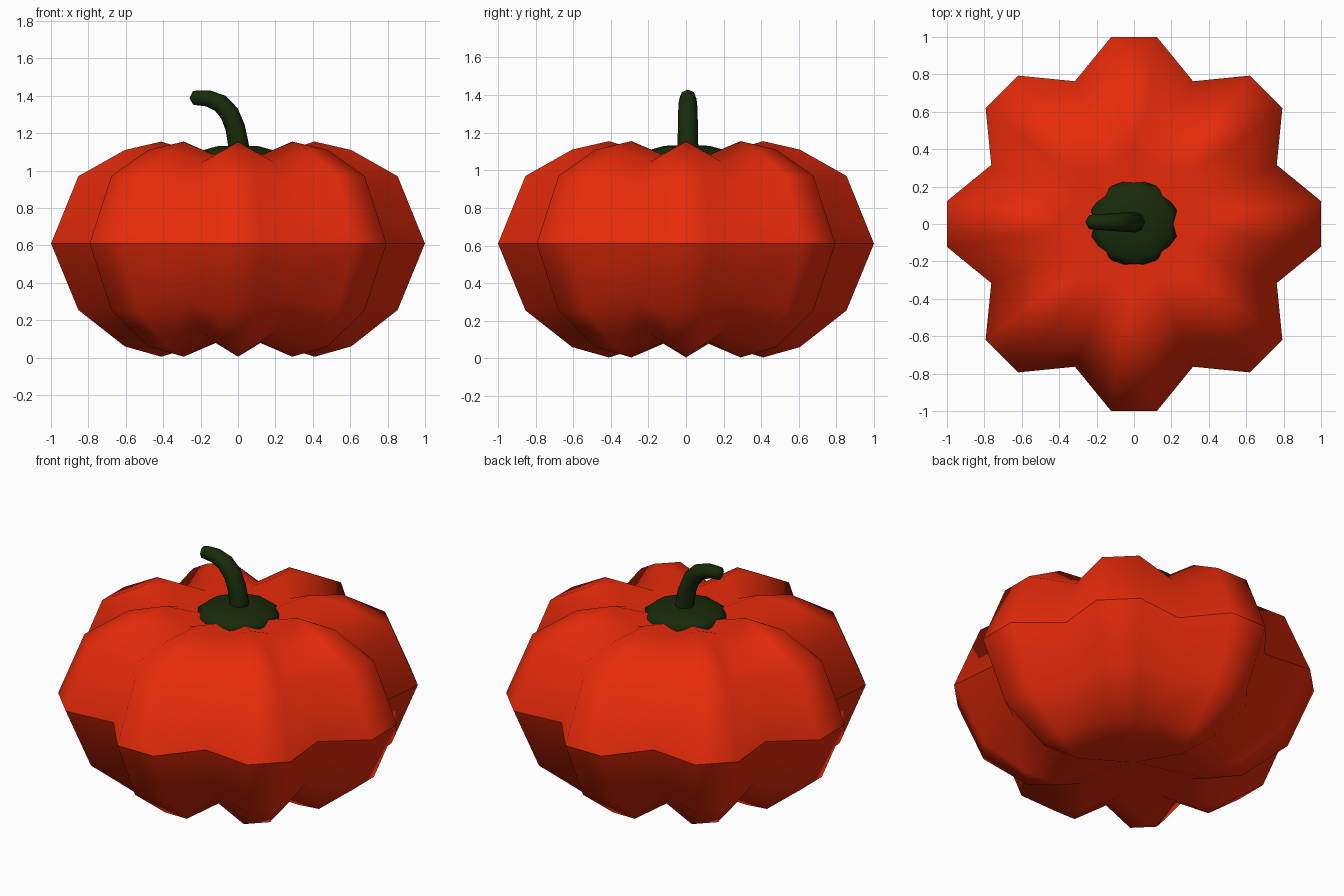
import bpy, bmesh, math
from mathutils import Vector

if "Cube" in bpy.data.objects:
    bpy.data.objects.remove(bpy.data.objects["Cube"])


def finish(bm, name, color):
    bmesh.ops.recalc_face_normals(bm, faces=bm.faces)
    mesh = bpy.data.meshes.new(name)
    bm.to_mesh(mesh)
    bm.free()
    obj = bpy.data.objects.new(name, mesh)
    bpy.context.collection.objects.link(obj)
    mat = bpy.data.materials.new(name + "_color")
    mat.diffuse_color = (*color, 1)
    mat.use_nodes = True
    mat.node_tree.nodes["Principled BSDF"].inputs["Base Color"].default_value = mat.diffuse_color
    mesh.materials.append(mat)
    return obj


def skin(bm, rings):
    # bridge successive closed rings of vertices
    for a, b in zip(rings, rings[1:]):
        n = len(a)
        for i in range(n):
            j = (i + 1) % n
            f = bm.faces.new((a[i], a[j], b[j], b[i]))
            f.smooth = True


def fan(bm, ring, point):
    tip = bm.verts.new(point)
    for i in range(len(ring)):
        bm.faces.new((ring[i], ring[(i + 1) % len(ring)], tip)).smooth = True


ORANGE = (0.80, 0.024, 0.003)
GREEN = (0.009, 0.024, 0.003)
MID = 0.61

# Pumpkin body: eight lobes, each with two ridge corners and a valley;
# the corners meet in a single point at the top and bottom of each lobe
profile = [(0.41, -0.605, 0), (0.61, -0.55, 7), (0.86, -0.355, 7), (1.007, 0, 7),
           (0.86, 0.36, 7), (0.61, 0.50, 7), (0.41, 0.545, 0)]
bm = bmesh.new()
rings = []
for r, h, spread in profile:
    ring = []
    for lobe in range(8):
        for deg, s, zs in ((-spread, 1, 1), (spread, 1, 1), (22.5, 0.82, 0.87)):
            a = math.radians(lobe * 45 + deg)
            ring.append(bm.verts.new((r * s * math.cos(a), r * s * math.sin(a), MID + h * zs)))
    rings.append(ring)
skin(bm, rings)
fan(bm, rings[0], (0, 0, 0.13))
fan(bm, rings[-1], (0, 0, 1.03))
equator = set(rings[3])
for e in bm.edges:
    if e.verts[0] in equator and e.verts[1] in equator:
        e.smooth = False
bmesh.ops.remove_doubles(bm, verts=bm.verts, dist=0.001)
finish(bm, "pumpkin_body", ORANGE)

# Stem base: shallow ten-sided cap in the top hollow
bm = bmesh.new()
rings = []
for r, z in ((0.20, 1.02), (0.238, 1.08), (0.20, 1.108), (0.12, 1.13)):
    rings.append([bm.verts.new((r * math.cos(i * math.tau / 10 + 0.31),
                                r * math.sin(i * math.tau / 10 + 0.31) + 0.005, z))
                  for i in range(10)])
skin(bm, rings)
fan(bm, rings[0], (0, 0, 1.02))
fan(bm, rings[-1], (0, 0, 1.135))
finish(bm, "stem_base", GREEN)

# Curved stem: eight-sided tube along a bent path
path = [(0.01, 1.08, 0.056), (0.0, 1.15, 0.055), (-0.015, 1.23, 0.053), (-0.045, 1.305, 0.052),
        (-0.095, 1.36, 0.049), (-0.16, 1.386, 0.044), (-0.215, 1.389, 0.04), (-0.24, 1.388, 0.037)]
bm = bmesh.new()
rings = []
for k, (x, z, r) in enumerate(path):
    p, q = path[max(k - 1, 0)], path[min(k + 1, len(path) - 1)]
    t = Vector((q[0] - p[0], 0, q[1] - p[1])).normalized()
    side = Vector((0, 1, 0))
    up = t.cross(side)
    rings.append([bm.verts.new(Vector((x, 0.01, z))
                               + side * r * math.cos(i * math.tau / 8)
                               + up * r * math.sin(i * math.tau / 8)) for i in range(8)])
skin(bm, rings)
fan(bm, rings[0], (0.01, 0.01, 1.08))
fan(bm, rings[-1], (-0.26, 0.01, 1.388))
finish(bm, "stem", GREEN)
